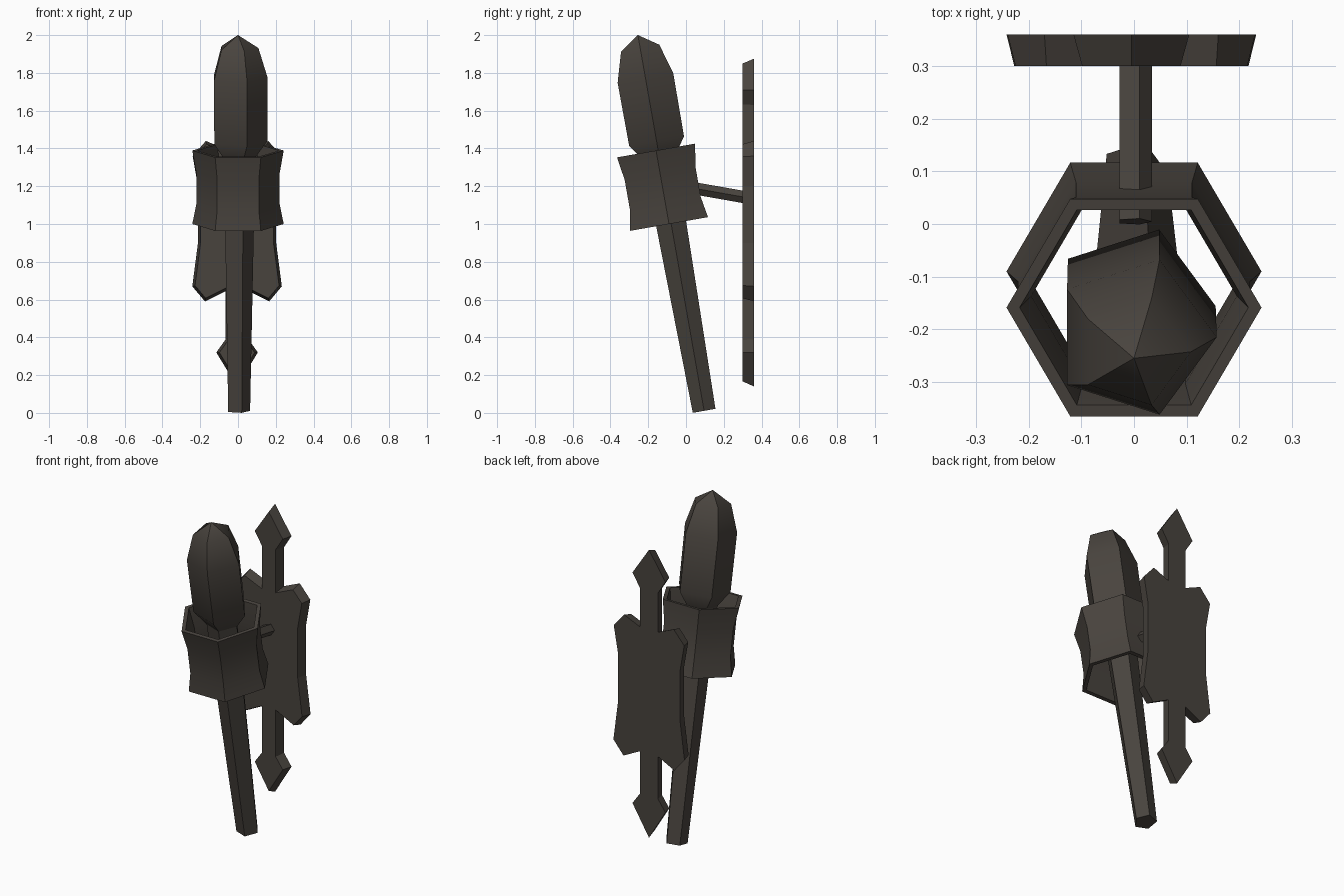
import bpy, bmesh, math
from mathutils import Matrix, Vector

if "Cube" in bpy.data.objects:
    bpy.data.objects.remove(bpy.data.objects["Cube"])

iron = bpy.data.materials.new("dark_iron")
iron.diffuse_color = (0.066, 0.057, 0.048, 1)
iron.use_nodes = True
iron.node_tree.nodes["Principled BSDF"].inputs["Base Color"].default_value = iron.diffuse_color
TILT = math.radians(10)


def finish(name, bm, matrix=Matrix()):
    bmesh.ops.transform(bm, matrix=matrix, verts=bm.verts)
    bmesh.ops.recalc_face_normals(bm, faces=bm.faces)
    mesh = bpy.data.meshes.new(name)
    bm.to_mesh(mesh)
    bm.free()
    mesh.materials.append(iron)
    ob = bpy.data.objects.new(name, mesh)
    bpy.context.collection.objects.link(ob)
    return ob


def smooth(ob):
    bpy.ops.object.select_all(action='DESELECT')
    ob.select_set(True)
    bpy.context.view_layer.objects.active = ob
    bpy.ops.object.shade_smooth_by_angle(angle=math.radians(40))


def lathe(name, profile, sides, matrix, tube=False):
    """Sweep (radius, height) rings; tube joins last ring to first, otherwise ends are capped."""
    bm = bmesh.new()
    rings = []
    for r, h in profile:
        rings.append([bm.verts.new((r * math.cos(2 * math.pi * i / sides),
                                    r * math.sin(2 * math.pi * i / sides), h))
                      for i in range(sides)])
    pairs = list(zip(rings, rings[1:]))
    if tube:
        pairs.append((rings[-1], rings[0]))
    else:
        bm.faces.new(rings[0])
        bm.faces.new(rings[-1])
    for a, b in pairs:
        for i in range(sides):
            j = (i + 1) % sides
            bm.faces.new((a[i], a[j], b[j], b[i]))
    bmesh.ops.remove_doubles(bm, verts=bm.verts, dist=0.0005)
    return finish(name, bm, matrix)


lean = Matrix.Rotation(TILT, 4, 'X')
torch = Matrix.Translation((0, 0.096, 0.011)) @ lean

# torch: five-sided tapered handle and blunt head
smooth(lathe("torch_handle", [(0.064, 0), (0.092, 1.385)], 5, torch))
smooth(lathe("torch_head", [(0.09, 1.36), (0.155, 1.45), (0.157, 1.79),
                            (0.108, 1.95), (0.0001, 2.02)], 5, torch))

# open hexagonal holder, waisted inside and out
holder = Matrix.Translation((0, -0.09, 1.0)) @ lean
smooth(lathe("holder_ring", [(0.242, 0), (0.22, 0.11), (0.22, 0.27), (0.242, 0.395),
                             (0.217, 0.395), (0.195, 0.27), (0.195, 0.11), (0.217, 0)],
             6, holder, tube=True))

# five-sided arm from plate to holder
arm = Matrix.Translation((0, 0.31, 1.142)) @ Matrix.Rotation(math.pi / 2 - TILT, 4, 'X')
lathe("bracket_arm", [(0.034, 0), (0.034, 0.31)], 5, arm)

# wall plate: half outline from top tip to bottom tip, mirrored, with bevelled rim
half = [(0, 1.875), (0.11, 1.71), (0.06, 1.63), (0.06, 1.395), (0.165, 1.44), (0.235, 1.36),
        (0.207, 1.2), (0.207, 0.9), (0.237, 0.67), (0.17, 0.59), (0.06, 0.645),
        (0.06, 0.39), (0.11, 0.32), (0, 0.14)]
outline = [Vector(p) for p in half + [(-x, z) for x, z in half[-2:0:-1]]]


def inset(points, d):
    out = []
    for i, p in enumerate(points):
        e1 = (p - points[i - 1]).normalized()
        e2 = (points[(i + 1) % len(points)] - p).normalized()
        n1, n2 = Vector((e1.y, -e1.x)), Vector((e2.y, -e2.x))
        out.append(p + (n1 + n2) * d / (1 + n1.dot(n2)))
    return out


bm = bmesh.new()
back = [bm.verts.new((p.x - 0.005, 0.36, p.y)) for p in outline]
front = [bm.verts.new((p.x - 0.005, 0.30, p.y)) for p in inset(outline, 0.014)]
bm.faces.new(back)
bm.faces.new(front)
for i in range(len(back)):
    j = (i + 1) % len(back)
    bm.faces.new((back[i], back[j], front[j], front[i]))
finish("wall_plate", bm)
